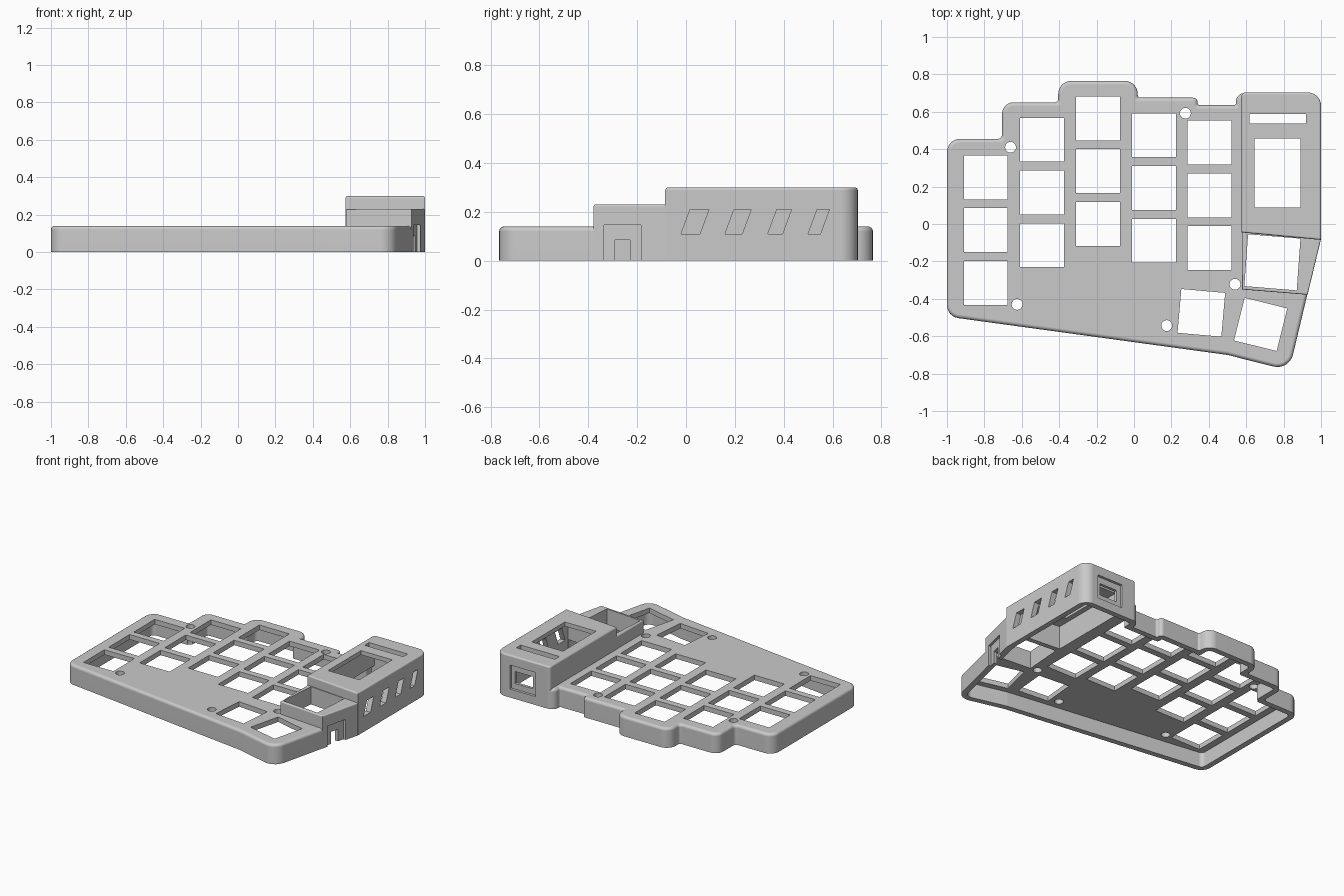
import bpy, bmesh, math
from mathutils import Matrix, Vector

cube = bpy.data.objects.get("Cube")
if cube:
    bpy.data.objects.remove(cube)

GREY = (0.59, 0.59, 0.59, 1)
grey = bpy.data.materials.new("matte grey")
grey.use_nodes = True
grey.diffuse_color = GREY
grey.node_tree.nodes["Principled BSDF"].inputs["Base Color"].default_value = GREY

ALONG_X = Matrix(((0, 0, 1, 0), (1, 0, 0, 0), (0, 1, 0, 0), (0, 0, 0, 1)))


def cross(a, b):
    return a.x * b.y - a.y * b.x


def outline(corners, inset=0.0):
    """Offset a counter-clockwise polygon inwards and round its corners."""
    n = len(corners)
    pts = [Vector(c[:2]) for c in corners]
    radii = [c[2] if len(c) > 2 else 0 for c in corners]
    moved = []
    for i, p in enumerate(pts):
        a = (p - pts[i - 1]).normalized()
        b = (pts[(i + 1) % n] - p).normalized()
        na, nb = Vector((-a.y, a.x)), Vector((-b.y, b.x))
        moved.append(p + (na + nb) * inset / (1 + na.dot(nb)))
        if cross(a, b) > 0:
            radii[i] = max(radii[i] - inset, 0)
    result = []
    for i, p in enumerate(moved):
        r = radii[i]
        a = (p - moved[i - 1]).normalized()
        b = (moved[(i + 1) % n] - p).normalized()
        turn = math.atan2(cross(a, b), a.dot(b))
        if r < 0.001:
            result.append(p)
            continue
        start = p - a * r * math.tan(abs(turn) / 2)
        centre = start + Vector((-a.y, a.x)) * math.copysign(r, turn)
        steps = max(2, round(abs(turn) / math.radians(13)))
        for k in range(steps + 1):
            result.append(centre + Matrix.Rotation(turn * k / steps, 2) @ (start - centre))
    return result


def loft(bm, rings, matrix=Matrix()):
    """Close a stack of (points, height) rings into a solid."""
    loops = [[bm.verts.new(matrix @ Vector((p[0], p[1], z))) for p in points]
             for points, z in rings]
    bm.faces.new(loops[0][::-1])
    bm.faces.new(loops[-1])
    for low, high in zip(loops, loops[1:]):
        for i in range(len(low)):
            bm.faces.new((low[i - 1], low[i], high[i], high[i - 1]))


def make_object(name, bm):
    mesh = bpy.data.meshes.new(name)
    bm.to_mesh(mesh)
    bm.free()
    mesh.materials.append(grey)
    ob = bpy.data.objects.new(name, mesh)
    bpy.context.scene.collection.objects.link(ob)
    return ob


def block(name, corners, height, fillet):
    """Upright solid with a rounded upper rim."""
    rings = [(outline(corners), 0)]
    for k in range(5):
        t = math.radians(90) * k / 4
        rings.append((outline(corners, fillet * (1 - math.cos(t))),
                      height - fillet * (1 - math.sin(t))))
    bm = bmesh.new()
    loft(bm, rings)
    return make_object(name, bm)


def volume(mesh):
    bm = bmesh.new()
    bm.from_mesh(mesh)
    result = bm.calc_volume(signed=True)
    bm.free()
    return result


def combine(tool, operation):
    """Apply a boolean to the case, taking the first solver with a sound result."""
    before, extra = volume(case.data), volume(tool.data)
    for solver in ('MANIFOLD', 'EXACT', 'FLOAT'):
        mod = case.modifiers.new("shape", 'BOOLEAN')
        mod.operation, mod.solver, mod.object = operation, solver, tool
        graph = bpy.context.evaluated_depsgraph_get()
        mesh = bpy.data.meshes.new_from_object(case.evaluated_get(graph))
        case.modifiers.clear()
        change = volume(mesh) - before
        if operation == 'DIFFERENCE':
            change = -change
        spans = mesh.vertices and min(v.co.x for v in mesh.vertices) < -0.99
        if spans and 0.00001 < change < extra:
            case.data = mesh
            break
    bpy.data.objects.remove(tool)


def cut(*solids):
    """Remove separate prisms given as (points, low, high[, matrix])."""
    bm = bmesh.new()
    for points, low, high, *matrix in solids:
        loft(bm, [(points, low), (points, high)], *matrix)
    combine(make_object("cutter", bm), 'DIFFERENCE')


def rect(x0, x1, y0, y1):
    return [(x0, y0), (x1, y0), (x1, y1), (x0, y1)]


# Stepped main shell
shell = [(-1, -0.495, 0.07), (0.5, -0.70, 0.1), (0.83, -0.783, 0.085),
         (0.997, -0.083), (0.997, 0.70, 0.07), (0.545, 0.70, 0.045),
         (0.545, 0.635, 0.012), (0.34, 0.635, 0.014), (0.34, 0.675, 0.024),
         (0.02, 0.675, 0.015), (0.02, 0.765, 0.07), (-0.405, 0.765, 0.07),
         (-0.405, 0.65, 0.02), (-0.705, 0.65, 0.06), (-0.705, 0.455, 0.025),
         (-1, 0.455, 0.07)]
case = block("keyboard_case", shell, 0.14, 0.02)

# Raised electronics housing and its lower front section
lower = [(0.577, -0.35), (0.928, -0.378), (0.999, -0.084), (0.999, 0.05), (0.577, 0.05)]
upper = [(0.575, -0.045), (1.0, -0.085), (1.0, 0.703, 0.07), (0.575, 0.703, 0.02)]
combine(block("lower_housing", lower, 0.23, 0.008), 'UNION')
combine(block("upper_housing", upper, 0.30, 0.012), 'UNION')

# Hollow undersides
cut((outline(shell, 0.04), -0.1, 0.105))
cut(([(0.607, -0.02), (0.962, -0.05), (0.962, 0.665), (0.607, 0.665)], -0.12, 0.27))

# Open pocket in the lower housing
pocket = [(0.59, -0.332), (0.87, -0.355), (0.89, -0.078), (0.61, -0.055)]
openings = [(pocket, -0.15, 0.5)]

# Key openings: left edge and upper edge of each column
KEY, PITCH = 0.235, 0.282
for x, y in [(-0.91, 0.367), (-0.61, 0.568), (-0.31, 0.682), (-0.01, 0.592), (0.285, 0.553)]:
    for row in range(3):
        top = y - row * PITCH
        openings.append((rect(x, x + KEY, top - KEY, top), -0.15, 0.5))

# Turned thumb key openings
h = KEY / 2
for x, y, angle in [(0.36, -0.475, -5), (0.677, -0.537, -14)]:
    place = Matrix.Translation((x, y, 0)) @ Matrix.Rotation(math.radians(angle), 4, 'Z')
    openings.append((rect(-h, h, -h, h), -0.15, 0.5, place))

# Screw holes
circle = [(0.029 * math.cos(k * math.tau / 24), 0.029 * math.sin(k * math.tau / 24))
          for k in range(24)]
for x, y in [(-0.66, 0.41), (-0.625, -0.43), (0.275, 0.592), (0.54, -0.322), (0.175, -0.543)]:
    openings.append((circle, -0.15, 0.5, Matrix.Translation((x, y, 0))))

# Housing roof window and slot
openings.append((rect(0.645, 0.89, 0.087, 0.457), 0.24, 0.5))
openings.append((rect(0.617, 0.92, 0.537, 0.587), 0.24, 0.5))

# Slanted side vents
for y, width in [(-0.02, 0.077), (0.16, 0.07), (0.335, 0.06), (0.5, 0.05)]:
    vent = [(y, 0.11), (y + width, 0.11), (y + width + 0.037, 0.21), (y + 0.037, 0.21)]
    openings.append((vent, 0.93, 1.1, ALONG_X))

# Side cable recess and rear socket recess
openings.append(([(0.92, -0.335), (1.1, -0.335), (1.1, -0.185), (0.957, -0.185)], -0.15, 0.145))
openings.append((rect(0.69, 0.89, 0.685, 0.8), 0.06, 0.23))
cut(*openings)

# Through holes inside both recesses
cut((rect(0.84, 1.1, -0.29, -0.23), -0.1, 0.085), (rect(0.72, 0.86, 0.6, 0.8), 0.1, 0.185))

# Smooth rounded edges, flat panels
bpy.ops.object.select_all(action='DESELECT')
case.select_set(True)
bpy.context.view_layer.objects.active = case
bpy.ops.object.shade_smooth_by_angle(angle=math.radians(30))
weighted = case.modifiers.new("even_shading", 'WEIGHTED_NORMAL')
weighted.keep_sharp = True
